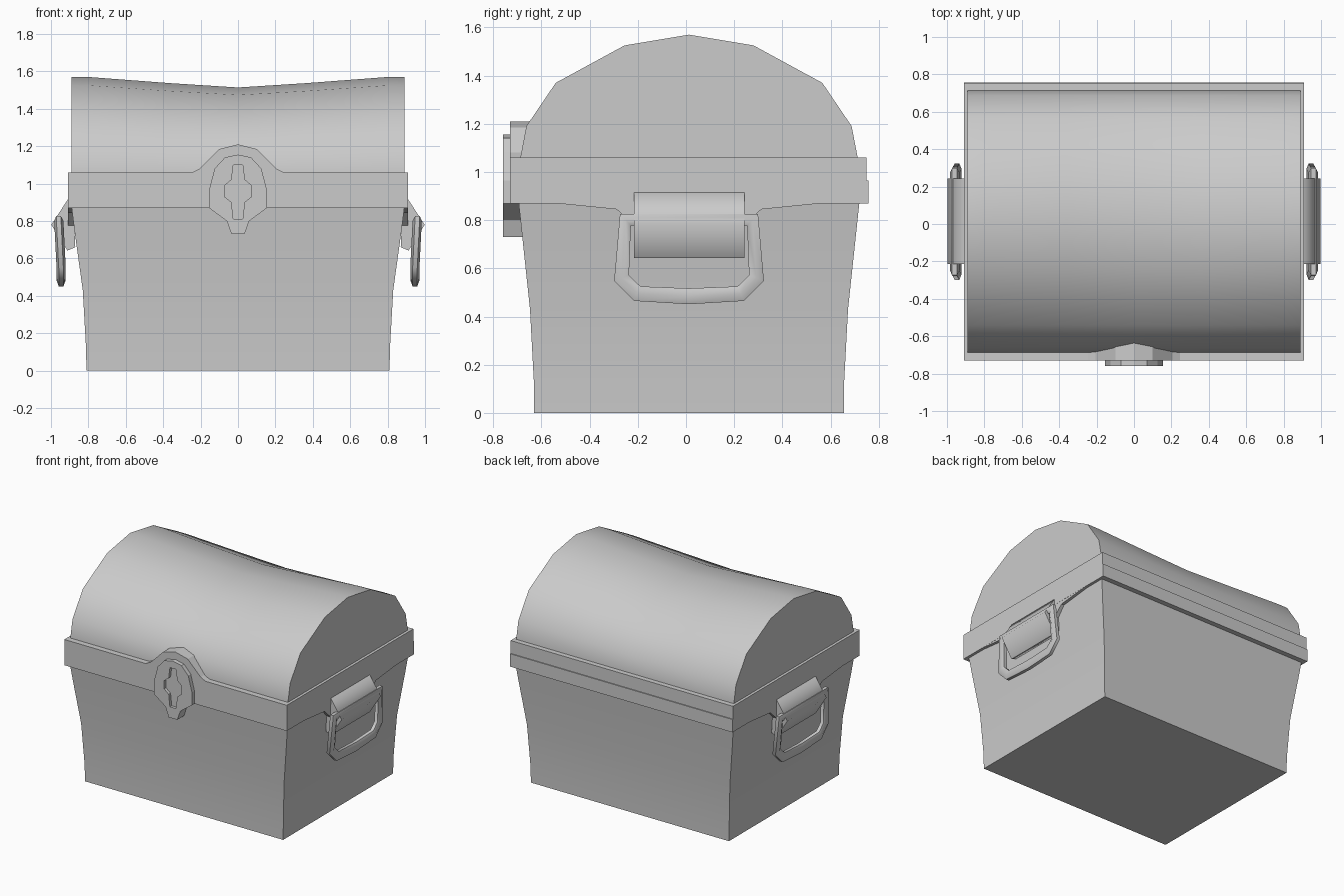
import bpy, bmesh, math
from mathutils import Matrix

cube = bpy.data.objects.get("Cube")
if cube:
    bpy.data.objects.remove(cube, do_unlink=True)

grey = bpy.data.materials.new("plain grey")
grey.use_nodes = True
COL = (0.6, 0.6, 0.6, 1)
grey.diffuse_color = COL
grey.node_tree.nodes["Principled BSDF"].inputs["Base Color"].default_value = COL

YC = 0.0125  # centre line of the box in depth


def add(name, mesh, smooth=None):
    mesh.materials.clear()
    mesh.materials.append(grey)
    if smooth:
        mesh.shade_smooth()
        mesh.set_sharp_from_angle(angle=math.radians(smooth))
    else:
        mesh.shade_flat()
    ob = bpy.data.objects.new(name, mesh)
    bpy.context.collection.objects.link(ob)
    return ob


def loft(name, rings, smooth=None):
    """Skin closed rings of equal length and cap both ends."""
    bm = bmesh.new()
    vr = [[bm.verts.new(p) for p in r] for r in rings]
    n = len(vr[0])
    for a, b in zip(vr, vr[1:]):
        for i in range(n):
            j = (i + 1) % n
            bm.faces.new((a[i], a[j], b[j], b[i]))
    bm.faces.new(vr[0])
    bm.faces.new(vr[-1])
    bmesh.ops.recalc_face_normals(bm, faces=bm.faces)
    me = bpy.data.meshes.new(name)
    bm.to_mesh(me)
    bm.free()
    return add(name, me, smooth)


def prism_x(name, pts, a, b, smooth=None):
    return loft(name, [[(x, y, z) for y, z in pts] for x in (a, b)], smooth)


def prism_y(name, pts, a, b, smooth=None):
    return loft(name, [[(x, y, z) for x, z in pts] for y in (a, b)], smooth)


def box(name, x, y0, y1, z0, z1):
    return prism_x(name, [(y0, z0), (y1, z0), (y1, z1), (y0, z1)], -x, x)


def mirrored(half):
    """Complete a right-hand outline that starts and may end on x = 0."""
    return half + [(-x, z) for x, z in reversed(half) if x > 0]


def curve_mesh(name, curve):
    tmp = bpy.data.objects.new(name, curve)
    bpy.context.collection.objects.link(tmp)
    dg = bpy.context.evaluated_depsgraph_get()
    me = bpy.data.meshes.new_from_object(tmp.evaluated_get(dg))
    bpy.data.objects.remove(tmp, do_unlink=True)
    me.name = name
    return me


def add_spline(curve, pts):
    sp = curve.splines.new('POLY')
    sp.points.add(len(pts) - 1)
    for p, co in zip(sp.points, pts):
        p.co = (*co, 1)
    sp.use_cyclic_u = True


# Flared lower box: (height, half width, half depth)
sections = [(0, .81, .6425), (.13, .813, .644), (.43, .83, .66),
            (.74, .873, .693), (.9, .893, .71)]
loft("body", [[(sx * w, YC + sy * d, z) for sx, sy in ((-1, -1), (1, -1), (1, 1), (-1, 1))]
              for z, w, d in sections], 40)

# Domed lid, sagging towards the middle
arch = [(.70, 1.0), (.70, 1.06), (.675, 1.19), (.553, 1.37), (.268, 1.525), (0, 1.57)]
arch = arch + [(-y, z) for y, z in reversed(arch[:-1])]
stations = [(-.89, 1), (-.8, 1), (-.36, .935), (0, .89), (.36, .935), (.8, 1), (.89, 1)]
loft("lid", [[(x, YC + y, 1.06 + (z - 1.06) * s) for y, z in arch] for x, s in stations], 40)

# Rim band, with a raised hump on the front
box("rim_band", .91, -.6, .75, .87, 1.06)
box("rim_back_lower", .91, .75, .757, .87, .965)
prism_y("rim_front", mirrored([(0, 1.21), (.1, 1.185), (.17, 1.115), (.205, 1.08), (.245, 1.06),
                               (.91, 1.06), (.91, .87)]), -.73, -.6)

# Lock: backing block and face plate with a keyhole
outline = mirrored([(0, 1.155), (.07, 1.14), (.125, 1.08), (.155, .965),
                    (.155, .87), (.06, .8), (.035, .73)])
prism_y("lock_back", outline, -.738, -.66)
keyhole = mirrored([(0, 1.1), (.025, 1.1), (.035, 1.02), (.072, .99), (.072, .93),
                    (.035, .9), (.025, .81)])
plate = bpy.data.curves.new("lock_plate", 'CURVE')
plate.dimensions = '2D'
plate.fill_mode = 'BOTH'
plate.extrude = .012
for pts in (outline, keyhole):
    add_spline(plate, [(x, z, 0) for x, z in pts])
me = curve_mesh("lock_plate", plate)
me.transform(Matrix.Translation((0, -.748, 0)) @ Matrix.Rotation(math.pi / 2, 4, 'X'))
add("lock_plate", me)

# Handle on each side: rim drop, folded bracket and swinging ring
drop = [(-.55, .87), (-.3, .845), (-.2, .75), (.2, .75), (.3, .845), (.55, .87)]
bracket = [(.88, .915), (.91, .915), (.998, .78), (.912, .642), (.87, .66)]
ring = [(-.264, .802), (-.28, .56), (-.215, .495), (0, .484),
        (.215, .495), (.28, .56), (.264, .802)]
for side, s in (("left", 1), ("right", -1)):
    prism_x(side + "_rim_drop", [(YC + y, z) for y, z in drop], s * .86, s * .909)
    loft(side + "_handle_bracket",
         [[(s * x, y, z) for x, z in bracket] for y in (-.215, .242)], 75)
    path = bpy.data.curves.new(side + "_handle", 'CURVE')
    path.dimensions = '3D'
    path.bevel_depth = .038
    path.bevel_resolution = 1
    add_spline(path, [(0, y, z) for y, z in ring])
    me = curve_mesh(side + "_handle", path)
    # Flatten the tube sideways and lean its top outwards
    for v in me.vertices:
        lean = .012 * max(0, (v.co.z - .6) / .2)
        v.co = (s * (.946 + v.co.x * .65 + lean), v.co.y + YC, v.co.z)
    if s < 0:
        me.flip_normals()
    add(side + "_handle", me, 60)
